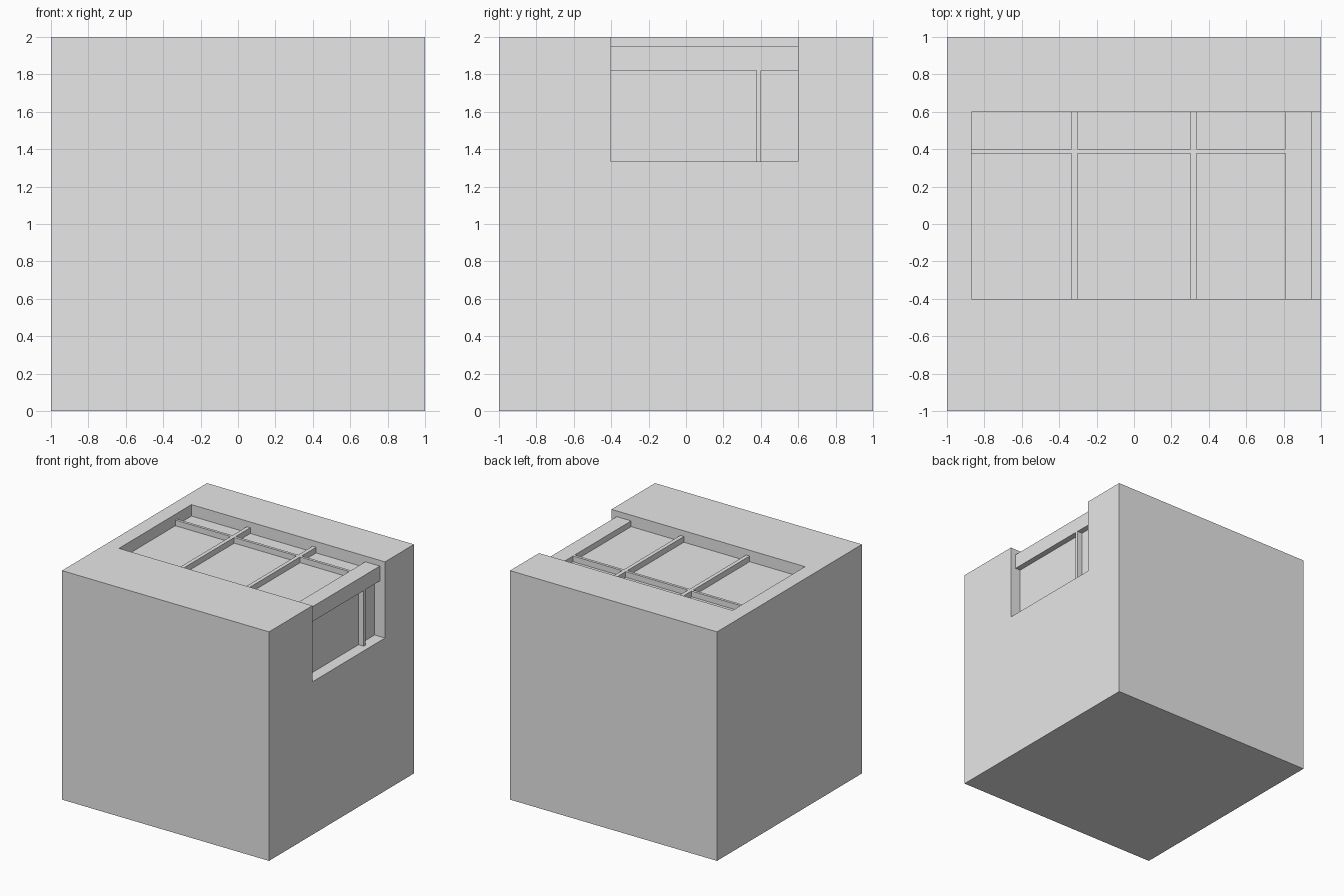
import bpy
import bmesh
from mathutils import Vector

if "Cube" in bpy.data.objects:
    bpy.data.objects.remove(bpy.data.objects["Cube"], do_unlink=True)

grey = bpy.data.materials.new("plain grey")
grey.use_nodes = True
grey.diffuse_color = (0.8, 0.8, 0.8, 1)
grey.node_tree.nodes["Principled BSDF"].inputs["Base Color"].default_value = (0.8, 0.8, 0.8, 1)


def finish(name, bm):
    bmesh.ops.recalc_face_normals(bm, faces=bm.faces)
    mesh = bpy.data.meshes.new(name)
    bm.to_mesh(mesh)
    bm.free()
    mesh.materials.append(grey)
    obj = bpy.data.objects.new(name, mesh)
    bpy.context.collection.objects.link(obj)
    return obj


def box(name, x, y, z):
    """Box from (low, high) pairs on each axis."""
    bm = bmesh.new()
    bmesh.ops.create_cube(bm, size=1)
    for v in bm.verts:
        v.co = Vector([(lo + hi) / 2 + c * (hi - lo)
                       for c, (lo, hi) in zip(v.co, (x, y, z))])
    return finish(name, bm)


def prism(name, profile, y):
    """Extrude an x-z profile along y."""
    bm = bmesh.new()
    face = bm.faces.new([bm.verts.new((px, y[0], pz)) for px, pz in profile])
    result = bmesh.ops.extrude_face_region(bm, geom=[face])
    moved = [v for v in result["geom"] if isinstance(v, bmesh.types.BMVert)]
    bmesh.ops.translate(bm, verts=moved, vec=(0, y[1] - y[0], 0))
    return finish(name, bm)


# Shared levels: recess extent, glazing planes, frame planes
left, sill = -0.87, 1.335
span = (-0.4, 0.6)
pane_x, pane_z = 0.9, 1.9
frame_x, frame_z = 0.95, 1.95
buried = 0.03
rail_y = (0.378, 0.402)

# Solid block with an L-shaped recess over the top and down one side
body = box("body", (-1, 1), (-1, 1), (0, 2))
cutter = prism("recess_cutter",
               [(left, pane_z), (pane_x, pane_z), (pane_x, sill),
                (1.2, sill), (1.2, 2.2), (left, 2.2)], span)
cutter.hide_render = True
cut = body.modifiers.new("recess", "BOOLEAN")
cut.operation = "DIFFERENCE"
cut.solver = "EXACT"
cut.object = cutter
bpy.context.view_layer.objects.active = body
bpy.ops.object.modifier_apply(modifier=cut.name)
bpy.data.objects.remove(cutter, do_unlink=True)

# Thick beam along the upper corner
box("corner_beam", (0.81, frame_x), span, (1.82, frame_z))

# Glazing bars on the top: one long rail and two cross bars
bar_z = (pane_z - buried, frame_z)
box("top_rail", (left, 0.82), rail_y, bar_z)
for side, name in ((-1, "right_cross_bar"), (1, "left_cross_bar")):
    x = side * 0.318
    box(name, (x - 0.017, x + 0.017), span, bar_z)

# Upright post that continues the rail down the side
box("side_post", (pane_x - buried, frame_x), rail_y, (sill, 1.83))
